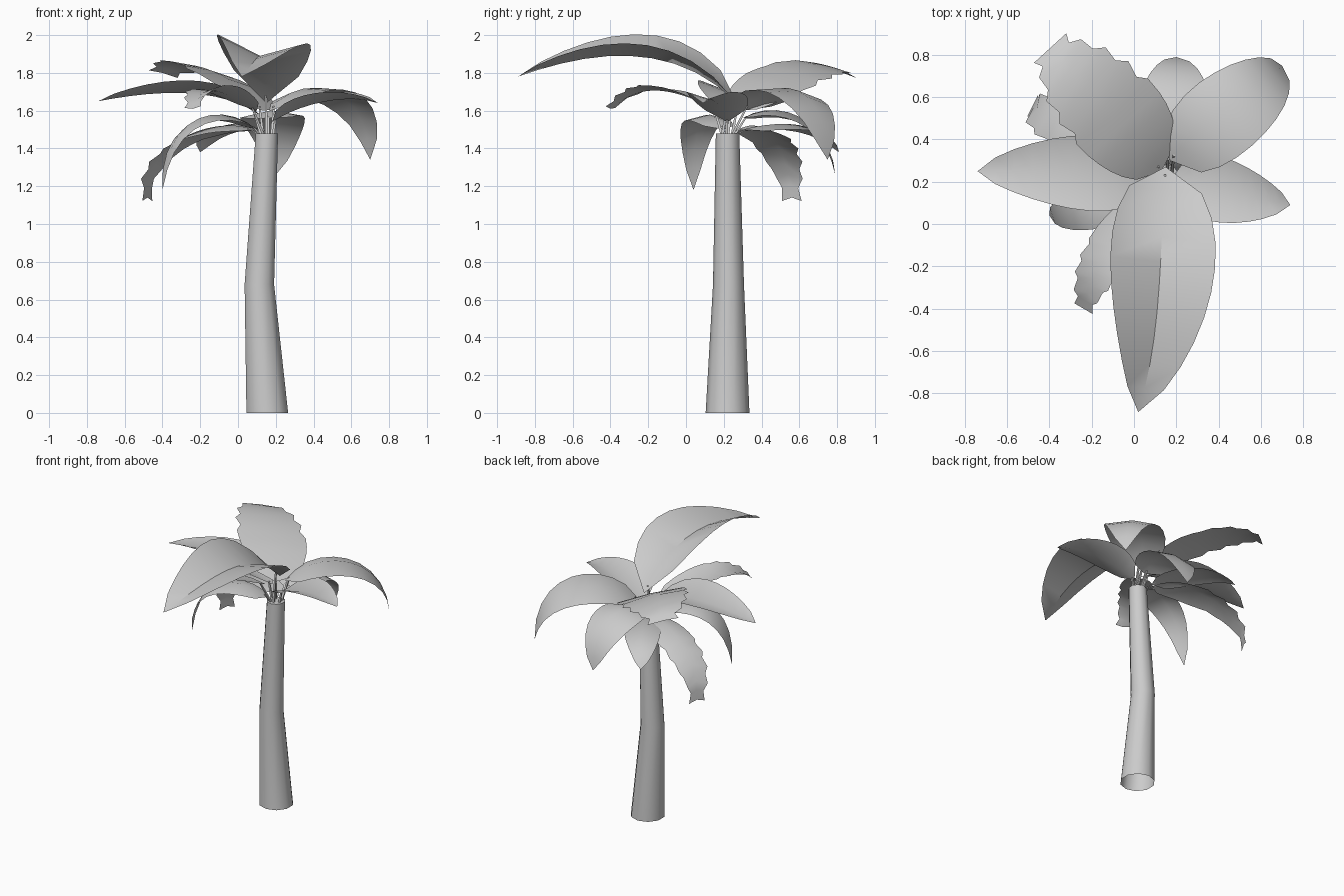
import bpy, bmesh, math
from mathutils import Vector

if "Cube" in bpy.data.objects:
    bpy.data.objects.remove(bpy.data.objects["Cube"], do_unlink=True)

# One plain grey for the whole tree
grey = bpy.data.materials.new("light_grey")
grey.use_nodes = True
grey.diffuse_color = (0.6, 0.6, 0.6, 1)
grey.node_tree.nodes["Principled BSDF"].inputs["Base Color"].default_value = (0.6, 0.6, 0.6, 1)


def finish(name, bm, angle):
    mesh = bpy.data.meshes.new(name)
    bm.to_mesh(mesh)
    bm.free()
    mesh.materials.append(grey)
    obj = bpy.data.objects.new(name, mesh)
    bpy.context.collection.objects.link(obj)
    bpy.ops.object.select_all(action='DESELECT')
    obj.select_set(True)
    bpy.context.view_layer.objects.active = obj
    bpy.ops.object.shade_smooth_by_angle(angle=math.radians(angle))


def tube(name, sections, sides):
    """Loft of horizontal rings, each given as (centre, radius), open at the foot."""
    bm = bmesh.new()
    rings = []
    for centre, radius in sections:
        ring = []
        for i in range(sides):
            a = math.tau * (i + 0.5) / sides
            offset = Vector((math.cos(a), math.sin(a), 0)) * radius
            ring.append(bm.verts.new(Vector(centre) + offset))
        rings.append(ring)
    for low, high in zip(rings, rings[1:]):
        for i in range(sides):
            j = (i + 1) % sides
            bm.faces.new((low[i], low[j], high[j], high[i]))
    bm.faces.new(rings[-1])
    finish(name, bm, 50)


def along(points, t):
    """Smooth cubic that passes through four evenly spaced points."""
    result = Vector((0, 0, 0))
    for i, point in enumerate(points):
        weight = 1.0
        for j in range(len(points)):
            if j != i:
                weight *= (t * 3 - j) / (i - j)
        result += Vector(point) * weight
    return result


CROWN = Vector((0.155, 0.22, 1.46))


def leaf(name, spine, widths, lifts, jagged=False):
    """Folded blade: widths and lifts are for its own left and right edges."""
    bm = bmesh.new()
    chord = Vector(spine[3]) - Vector(spine[0])
    chord.z = 0
    chord.normalize()
    across = Vector((-chord.y, chord.x, 0))
    steps = 14 if jagged else 10
    rows = []
    for k in range(steps + 1):
        t = k / steps
        breadth = max(math.sin(math.pi * t ** 0.7), 0) ** 0.7
        forward = 0
        if jagged:
            # Broad, blunt tip with teeth that point towards it
            breadth = max(math.sin(math.pi * t ** 0.85), 0) ** 0.55
            breadth = max(breadth, 0.45 * t)
            if t > 0.4 and k % 2:
                breadth *= 0.87
            elif t > 0.4 and k < steps:
                forward = 0.02
        row = []
        for side, width, lift in ((1, widths[0], lifts[0]), (0, 0, 0), (-1, widths[1], lifts[1])):
            point = along(spine, t) + across * side * width * breadth
            point += Vector((0, 0, lift * breadth)) + chord * forward * abs(side)
            row.append(bm.verts.new(point))
        rows.append(row)
    for a, b in zip(rows, rows[1:]):
        for i in range(2):
            bm.faces.new((a[i], a[i + 1], b[i + 1], b[i]))
    bmesh.ops.remove_doubles(bm, verts=bm.verts, dist=0.0005)
    finish(name, bm, 40)
    # Stalk joining the blade to the trunk
    foot = CROWN + chord * 0.03
    tube(name + "_stalk", [(foot, 0.011), (along(spine, 0.04), 0.007)], 4)


# Bent, tapering trunk
tube("trunk", [((0.155, 0.22, 0), 0.116), ((0.113, 0.225, 0.68), 0.082),
               ((0.153, 0.22, 1.48), 0.062)], 10)

# Upper crown
leaf("front_leaf", [(0.15, 0.27, 1.64), (0.13, -0.1, 1.86), (0.1, -0.5, 1.88), (0.02, -0.89, 1.78)],
     (0.26, 0.24), (0.07, 0.12))
leaf("back_right_leaf", [(0.13, 0.25, 1.6), (-0.04, 0.45, 1.76), (-0.24, 0.66, 1.84), (-0.4, 0.83, 1.8)],
     (0.22, 0.24), (0.03, -0.06), jagged=True)
leaf("right_leaf", [(0.11, 0.24, 1.58), (-0.15, 0.24, 1.68), (-0.45, 0.25, 1.69), (-0.74, 0.25, 1.65)],
     (0.18, 0.18), (0.07, 0.04))
leaf("left_leaf", [(0.18, 0.22, 1.54), (0.35, 0.18, 1.62), (0.55, 0.13, 1.66), (0.74, 0.09, 1.64)],
     (0.15, 0.16), (0.05, 0.05))
leaf("back_left_leaf", [(0.17, 0.3, 1.6), (0.37, 0.5, 1.72), (0.59, 0.67, 1.64), (0.7, 0.75, 1.34)],
     (0.17, 0.22), (-0.05, -0.01))
leaf("front_right_leaf", [(0.1, 0.18, 1.6), (-0.07, -0.05, 1.69), (-0.18, -0.23, 1.7), (-0.24, -0.4, 1.61)],
     (0.11, 0.11), (0.03, 0.01), jagged=True)

# Lower, drooping crown
leaf("back_leaf", [(0.16, 0.3, 1.56), (0.18, 0.5, 1.6), (0.2, 0.69, 1.5), (0.2, 0.79, 1.26)],
     (0.17, 0.17), (-0.04, -0.03))
leaf("low_right_leaf", [(0.1, 0.2, 1.5), (-0.1, 0.12, 1.58), (-0.3, 0.06, 1.49), (-0.4, 0.04, 1.18)],
     (0.12, 0.11), (-0.03, -0.03))
leaf("low_back_right_leaf", [(0.08, 0.28, 1.5), (-0.15, 0.4, 1.51), (-0.38, 0.5, 1.39), (-0.48, 0.56, 1.14)],
     (0.13, 0.13), (-0.04, -0.04), jagged=True)
leaf("low_back_leaf", [(0.1, 0.3, 1.5), (0, 0.5, 1.53), (-0.12, 0.68, 1.5), (-0.2, 0.81, 1.38)],
     (0.12, 0.12), (-0.03, -0.03))
